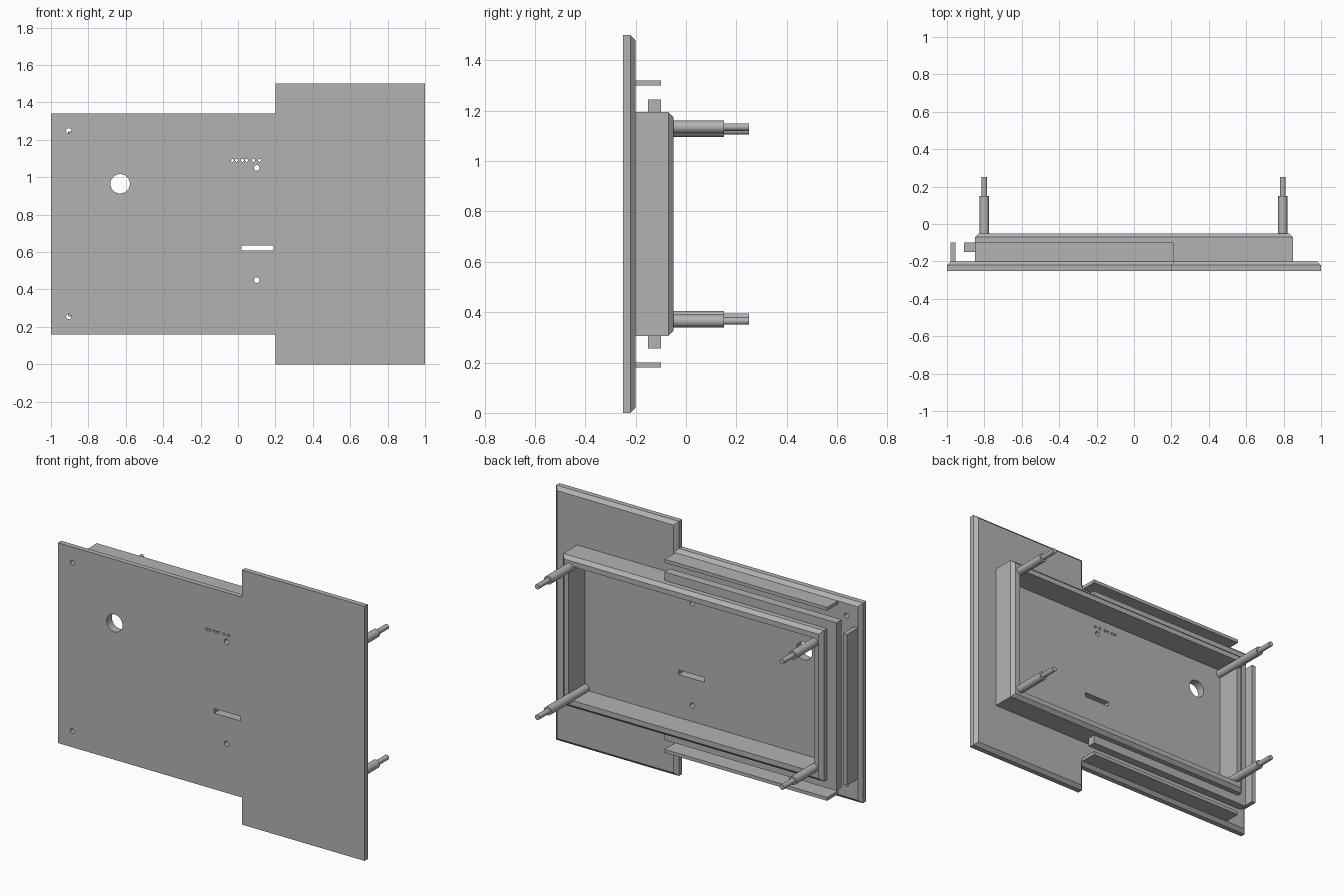
import bpy, bmesh, math
from mathutils import Matrix, Vector

if "Cube" in bpy.data.objects:
    bpy.data.objects.remove(bpy.data.objects["Cube"], do_unlink=True)

grey = bpy.data.materials.new("plain_grey")
grey.use_nodes = True
colour = (0.45, 0.45, 0.45, 1)
grey.diffuse_color = colour
grey.node_tree.nodes["Principled BSDF"].inputs["Base Color"].default_value = colour

MID = 0.75  # height of the horizontal symmetry line


def finish(name, bm):
    bmesh.ops.recalc_face_normals(bm, faces=bm.faces)
    mesh = bpy.data.meshes.new(name)
    bm.to_mesh(mesh)
    bm.free()
    mesh.materials.append(grey)
    ob = bpy.data.objects.new(name, mesh)
    bpy.context.collection.objects.link(ob)
    return ob


def add_prism(bm, outline, y0, y1, chamfer=0):
    """Extrude an (x, z) outline from y0 back to y1, chamfering the rear edge."""
    front = bm.faces.new([bm.verts.new((x, y0, z)) for x, z in outline])
    geom = bmesh.ops.extrude_face_region(bm, geom=[front], use_keep_orig=True)["geom"]
    verts = [g for g in geom if isinstance(g, bmesh.types.BMVert)]
    bmesh.ops.translate(bm, verts=verts, vec=(0, y1 - y0, 0))
    bmesh.ops.recalc_face_normals(bm, faces=bm.faces)
    if chamfer:
        edges = [g for g in geom if isinstance(g, bmesh.types.BMEdge)]
        bmesh.ops.bevel(bm, geom=edges, offset=chamfer, segments=1,
                        affect='EDGES', offset_type='OFFSET')


def add_cylinder(bm, x, z, radius, y0, y1, sides=24):
    place = Matrix.Translation((x, (y0 + y1) / 2, z)) @ Matrix.Rotation(math.pi / 2, 4, 'X')
    bmesh.ops.create_cone(bm, cap_ends=True, segments=sides, radius1=radius,
                          radius2=radius, depth=y1 - y0, matrix=place)


def rect(x0, x1, z0, z1):
    return [(x0, z0), (x1, z0), (x1, z1), (x0, z1)]


def prism(name, outline, y0, y1, chamfer=0):
    bm = bmesh.new()
    add_prism(bm, outline, y0, y1, chamfer)
    return finish(name, bm)


def cut(target, cutter):
    mod = target.modifiers.new("cut", 'BOOLEAN')
    mod.operation, mod.solver, mod.object = 'DIFFERENCE', 'EXACT', cutter
    bpy.context.view_layer.objects.active = target
    bpy.ops.object.modifier_apply(modifier=mod.name)
    bpy.data.objects.remove(cutter, do_unlink=True)


# Stepped face plate with chamfered rear edge
half = [(0.2, 0.59), (0.2, 0.75), (1, 0.75)]
upper = [(-1, 0.59)] + half
outline = [(x, MID + h) for x, h in upper] + [(x, MID - h) for x, h in reversed(upper)]
plate = prism("face_plate", outline, -0.25, -0.2, 0.02)

# Holes through the plate
bm = bmesh.new()
holes = [(-0.63, 0.965, 0.052), (0.1, 1.05, 0.015), (0.1, 0.45, 0.015),
         (-0.905, 1.248, 0.014), (-0.905, 0.255, 0.014)]
holes += [(x, 1.09, 0.008) for x in (-0.03, -0.008, 0.024, 0.045, 0.083, 0.115)]
for x, z, r in holes:
    add_cylinder(bm, x, z, r, -0.3, -0.15)
add_prism(bm, rect(0.02, 0.19, 0.608, 0.635), -0.3, -0.15)
cut(plate, finish("hole_cutter", bm))

# Open box frame behind the plate
frame = prism("box_frame", rect(-0.85, 0.85, MID - 0.445, MID + 0.445), -0.2, -0.05, 0.02)
cut(frame, prism("frame_cutter", rect(-0.8, 0.8, MID - 0.395, MID + 0.395), -0.3, 0.05))

# U-shaped ledge around the narrow end of the frame
upper = [(0.21, 0.445), (0.21, 0.495), (-0.91, 0.495)]
lower = [(x, -h) for x, h in reversed(upper)]
inner = [(-0.85, -0.445), (-0.85, 0.445)]
prism("side_ledge", [(x, MID + h) for x, h in upper + lower + inner], -0.15, -0.1)

# Thin locating ribs
for name, h in (("upper_rib", 0.56), ("lower_rib", -0.56)):
    prism(name, rect(-0.85, 0.21, MID + h - 0.01, MID + h + 0.01), -0.2, -0.1)
prism("end_rib", rect(-0.98, -0.955, MID - 0.445, MID + 0.445), -0.2, -0.1)

# Stepped mounting posts in the frame corners
for side, x, h in (("left", 0.795, 0.385), ("right", -0.8, 0.37)):
    for level, s in (("upper", 1), ("lower", -1)):
        bm = bmesh.new()
        add_cylinder(bm, x, MID + s * h, 0.025, -0.2, 0.15)
        add_cylinder(bm, x, MID + s * h, 0.015, 0.15, 0.25)
        post = finish(f"{level}_{side}_post", bm)
        bpy.ops.object.select_all(action='DESELECT')
        post.select_set(True)
        bpy.context.view_layer.objects.active = post
        bpy.ops.object.shade_smooth_by_angle(angle=math.radians(30))
